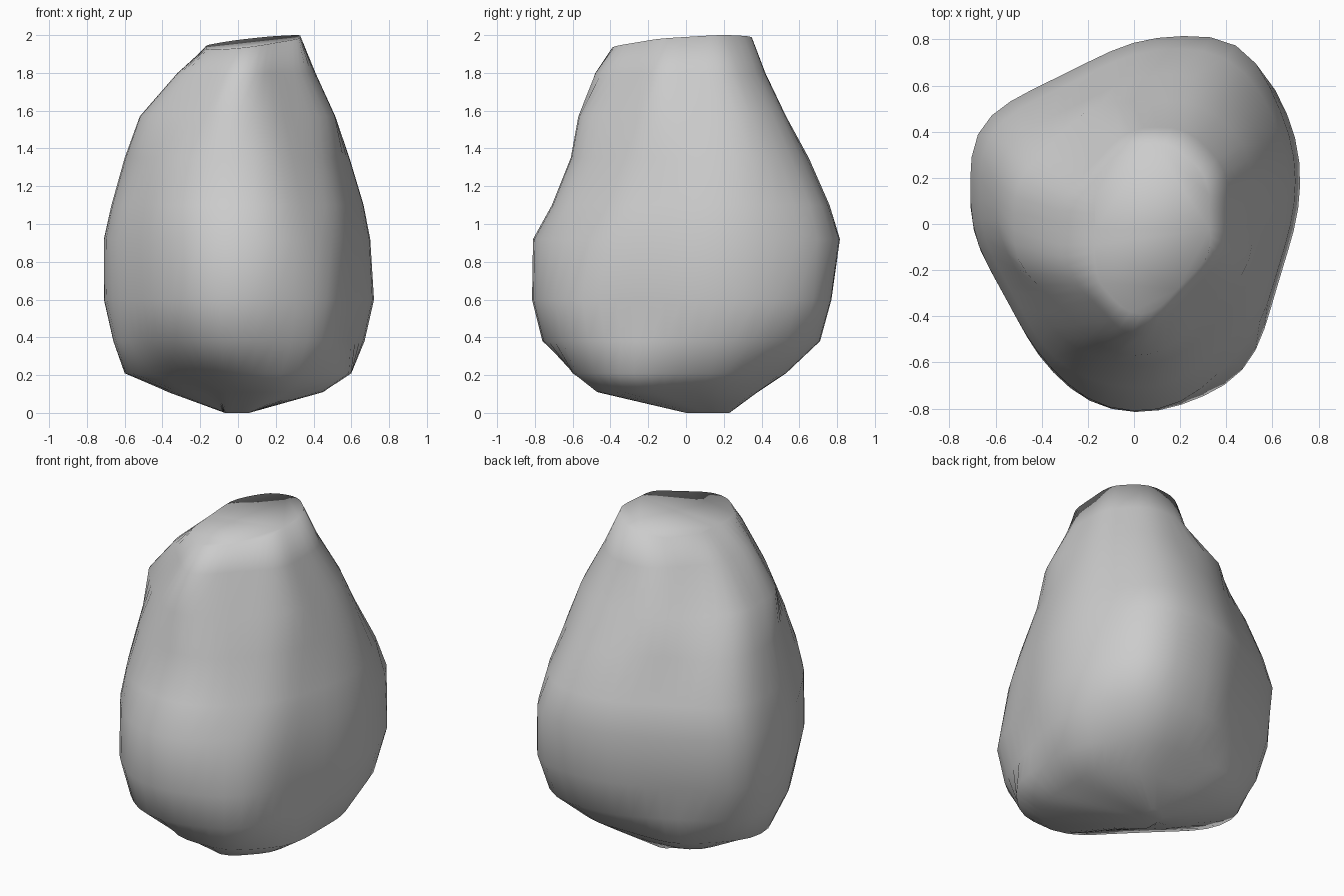
import bpy, bmesh, math

if "Cube" in bpy.data.objects:
    bpy.data.objects.remove(bpy.data.objects["Cube"])

# Each level: height, then reach toward -x, +x, -y, +y and the diagonals ++, --, +-, -+
LEVELS = [
    (0.00, .07, .06, .00, .23, .20, .03, .08, .17),
    (0.11, .37, .45, .47, .38, .46, .21, .50, .45),
    (0.21, .60, .60, .60, .53, .60, .43, .66, .58),
    (0.38, .66, .67, .76, .71, .80, .64, .77, .69),
    (0.60, .71, .72, .815, .77, .88, .70, .79, .76),
    (0.92, .71, .70, .81, .815, .92, .69, .71, .785),
    (1.10, .67, .665, .71, .76, .81, .655, .64, .73),
    (1.35, .60, .59, .61, .65, .68, .57, .55, .63),
    (1.57, .52, .515, .57, .53, .59, .48, .49, .50),
    (1.80, .32, .41, .48, .42, .46, .35, .37, .31),
    (1.96, .17, .33, .39, .35, .37, .29, .33, .26),
]
D = math.sqrt(0.5)
DIRS = [(-1, 0), (1, 0), (0, -1), (0, 1), (D, D), (-D, -D), (D, -D), (-D, D)]
# Extra flats of the plan outline: normal, reach, index of the side it scales with, full size there
FLATS = [
    (-.44, .90, .72, 3, .815), (-.877, -.481, .645, 0, .715),
    (.908, .419, .804, 1, .72), (.957, -.289, .67, 1, .72),
    (.377, -.926, .80, 2, .815), (-.316, -.949, .797, 2, .815),
]
SIDES = 48


def fit(values, low, high):
    a, b = min(values), max(values)
    return [low + (v - a) * (high - low) / (b - a) for v in values]


def outline(z, reach):
    """Softened polygonal cross-section touching the given reaches."""
    planes = [(nx, ny, h) for (nx, ny), h in zip(DIRS, reach)]
    if 0.3 < z < 1.5:
        planes += [(nx, ny, h * reach[k] / full) for nx, ny, h, k, full in FLATS]
    cx, cy = (reach[1] - reach[0]) / 2, (reach[3] - reach[2]) / 2
    angles = [2 * math.pi * i / SIDES for i in range(SIDES)]
    radii = []
    for a in angles:
        hits = []
        for nx, ny, h in planes:
            facing = nx * math.cos(a) + ny * math.sin(a)
            if facing > 0.01:
                hits.append(max(h - nx * cx - ny * cy, 0.02) / facing)
        radii.append(min(hits))
    for _ in range(2):
        radii = [(radii[i - 1] + 2 * radii[i] + radii[(i + 1) % SIDES]) / 4
                 for i in range(SIDES)]
    xs = fit([r * math.cos(a) for r, a in zip(radii, angles)], -reach[0], reach[1])
    ys = fit([r * math.sin(a) for r, a in zip(radii, angles)], -reach[2], reach[3])
    return zip(xs, ys)


# Boulder: loft through the cross-sections, with a tilted flat top
bm = bmesh.new()
rings = [[bm.verts.new((x, y, level[0])) for x, y in outline(level[0], level[1:])]
         for level in LEVELS]
for v in rings[-1]:
    v.co.z += 0.11 * v.co.x + 0.06 * v.co.y
lift = 2.0 - max(v.co.z for v in rings[-1])
for v in rings[-1]:
    v.co.z += lift
for low, high in zip(rings, rings[1:]):
    for i in range(SIDES):
        j = (i + 1) % SIDES
        bm.faces.new((low[i], low[j], high[j], high[i]))
bm.faces.new(rings[0][::-1])
bm.faces.new(rings[-1])
bmesh.ops.recalc_face_normals(bm, faces=bm.faces)
for face in bm.faces:
    face.smooth = True

mesh = bpy.data.meshes.new("boulder")
bm.to_mesh(mesh)
bm.free()
boulder = bpy.data.objects.new("boulder", mesh)
bpy.context.collection.objects.link(boulder)
